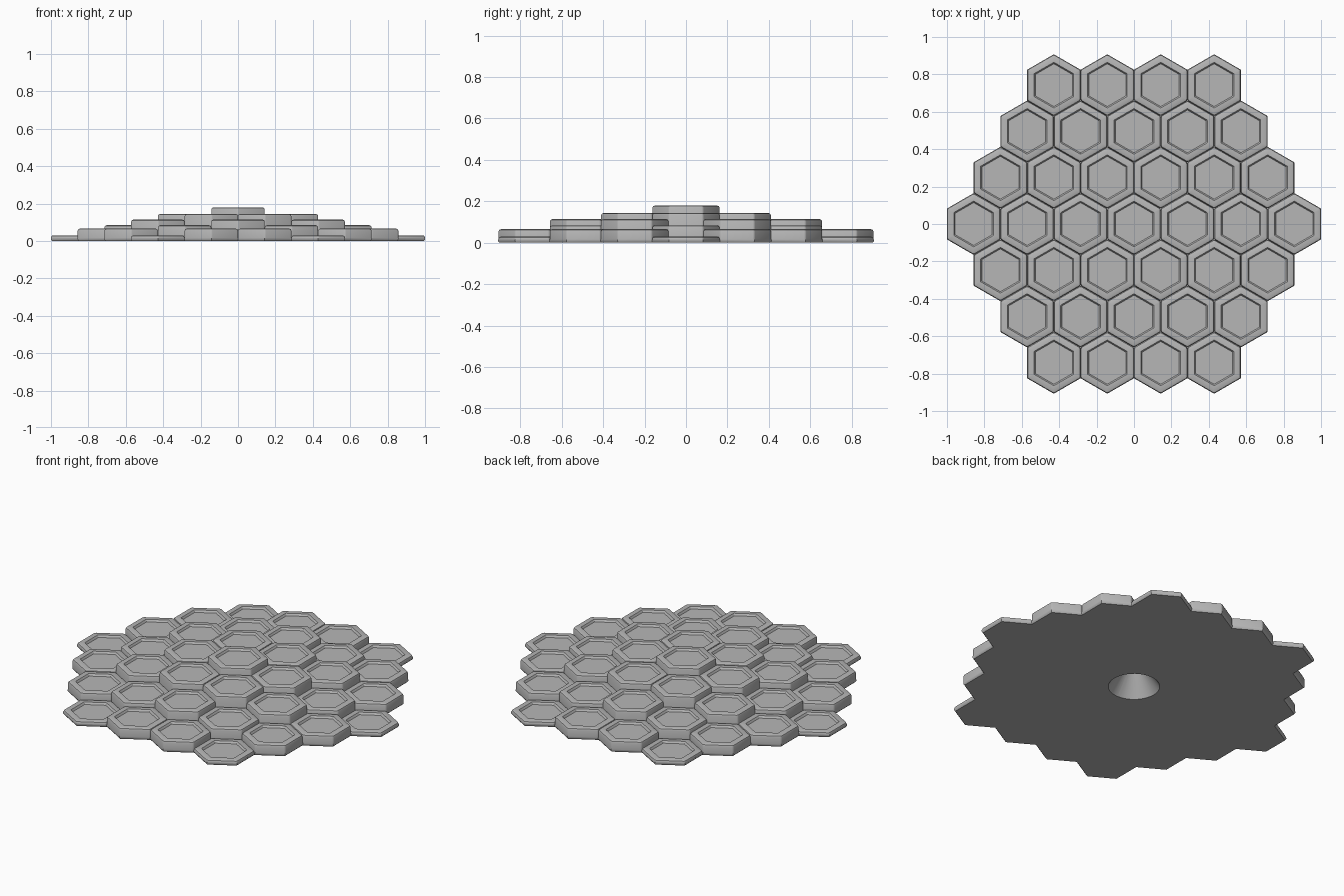
import bpy, bmesh
from math import cos, sin, radians, sqrt, hypot
from mathutils import Vector

cube = bpy.data.objects.get("Cube")
if cube:
    bpy.data.objects.remove(cube)

GREY = (0.47, 0.47, 0.47, 1)
grey = bpy.data.materials.new("plain grey")
grey.use_nodes = True
grey.diffuse_color = GREY
grey.node_tree.nodes["Principled BSDF"].inputs["Base Color"].default_value = GREY

PITCH = 2 / 7            # flat-to-flat width of one tile
PLATE_TOP = 0.016
# tile height for each squared hex distance from the middle
HEIGHTS = {0: 0.18, 1: 0.144, 3: 0.114, 4: 0.084, 7: 0.066, 9: 0.03}


def hex_points(apothem, z, corner=0.0, steps=4):
    """Pointy hexagon outline, optionally with rounded corners."""
    pts = []
    for k in range(6):
        a = radians(30 + 60 * k)
        mid = Vector((cos(a), sin(a), 0)) * (apothem - corner) * 2 / sqrt(3)
        if corner == 0:
            pts.append((mid.x, mid.y, z))
            continue
        for s in range(steps):
            t = a + radians(-30 + 60 * s / (steps - 1)) * 0.98
            pts.append((mid.x + corner * cos(t), mid.y + corner * sin(t), z))
    return pts


def finish(bm, name):
    bmesh.ops.recalc_face_normals(bm, faces=bm.faces)
    mesh = bpy.data.meshes.new(name)
    bm.to_mesh(mesh)
    bm.free()
    mesh.materials.append(grey)
    return mesh


def add(name, mesh, location=(0, 0, 0)):
    obj = bpy.data.objects.new(name, mesh)
    obj.location = location
    bpy.context.collection.objects.link(obj)
    return obj


def tile_mesh(h):
    """Hexagonal tile: rounded top edge, flat rim and a shallow pocket."""
    a = PITCH / 2
    profile = [(a, 0.01, 0.014), (a, h - 0.012, 0.014), (a - 0.0035, h - 0.0035, 0.012),
               (a - 0.012, h, 0.009), (0.106, h, 0.004), (0.099, h - 0.012, 0.003)]
    bm = bmesh.new()
    rings = [[bm.verts.new(p) for p in hex_points(r, z, c)] for r, z, c in profile]
    for low, high in zip(rings, rings[1:]):
        for i in range(len(low)):
            j = (i + 1) % len(low)
            bm.faces.new((low[i], low[j], high[j], high[i]))
    bm.faces.new(rings[0][::-1])
    bm.faces.new(rings[-1])
    return finish(bm, "tile")


# Hexagonal grid of tile centres, three rings around the middle
cells = []
for q in range(-3, 4):
    for r in range(-3, 4):
        if abs(q + r) <= 3:
            cells.append((PITCH * (q + r / 2), PITCH * r * sqrt(3) / 2, q * q + q * r + r * r))
cells.sort(key=lambda c: hypot(c[0], c[1]))

# Tiles, lower towards the rim
meshes = {d: tile_mesh(h) for d, h in HEIGHTS.items()}
tiles = [add("middle_tile" if d == 0 else f"tile_{i}", meshes[d], (x, y, 0))
         for i, (x, y, d) in enumerate(cells)]

# Base plate: merged outline of all tiles with a chamfered lower edge
bm = bmesh.new()
for x, y, d in cells:
    bm.faces.new([bm.verts.new((px + x, py + y, pz))
                  for px, py, pz in hex_points(PITCH / 2, PLATE_TOP)])
bmesh.ops.remove_doubles(bm, verts=bm.verts, dist=0.001)
bmesh.ops.dissolve_faces(bm, faces=bm.faces[:], use_verts=False)
loose = [v for v in bm.verts if not v.link_faces]
bmesh.ops.delete(bm, geom=loose, context='VERTS')
top = bm.faces[:]
ext = bmesh.ops.extrude_face_region(bm, geom=top, use_keep_orig=True)
low = [g for g in ext["geom"] if isinstance(g, bmesh.types.BMFace)]
bmesh.ops.translate(bm, verts=list({v for f in low for v in f.verts}),
                    vec=(0, 0, 0.008 - PLATE_TOP))
bmesh.ops.recalc_face_normals(bm, faces=bm.faces)
bmesh.ops.inset_region(bm, faces=low, thickness=0.006, depth=0.008, use_even_offset=True)
plate = add("base_plate", finish(bm, "base_plate"))

# Tapered recess in the underside
bm = bmesh.new()
bmesh.ops.create_cone(bm, cap_ends=True, segments=48, radius1=0.143, radius2=0.04, depth=0.15)
bmesh.ops.translate(bm, verts=bm.verts, vec=(0, 0, 0.068))
cutter = add("recess_cutter", finish(bm, "recess_cutter"))
cutter.hide_render = True
for obj in (plate, tiles[0]):
    mod = obj.modifiers.new("recess", 'BOOLEAN')
    mod.operation = 'DIFFERENCE'
    mod.solver = 'EXACT'
    mod.object = cutter
    bpy.context.view_layer.objects.active = obj
    bpy.ops.object.modifier_apply(modifier=mod.name)
bpy.data.objects.remove(cutter)

# Smooth shading with crisp edges
bpy.ops.object.select_all(action='DESELECT')
for obj in tiles + [plate]:
    obj.select_set(True)
bpy.context.view_layer.objects.active = plate
bpy.ops.object.shade_smooth_by_angle(angle=radians(38))
